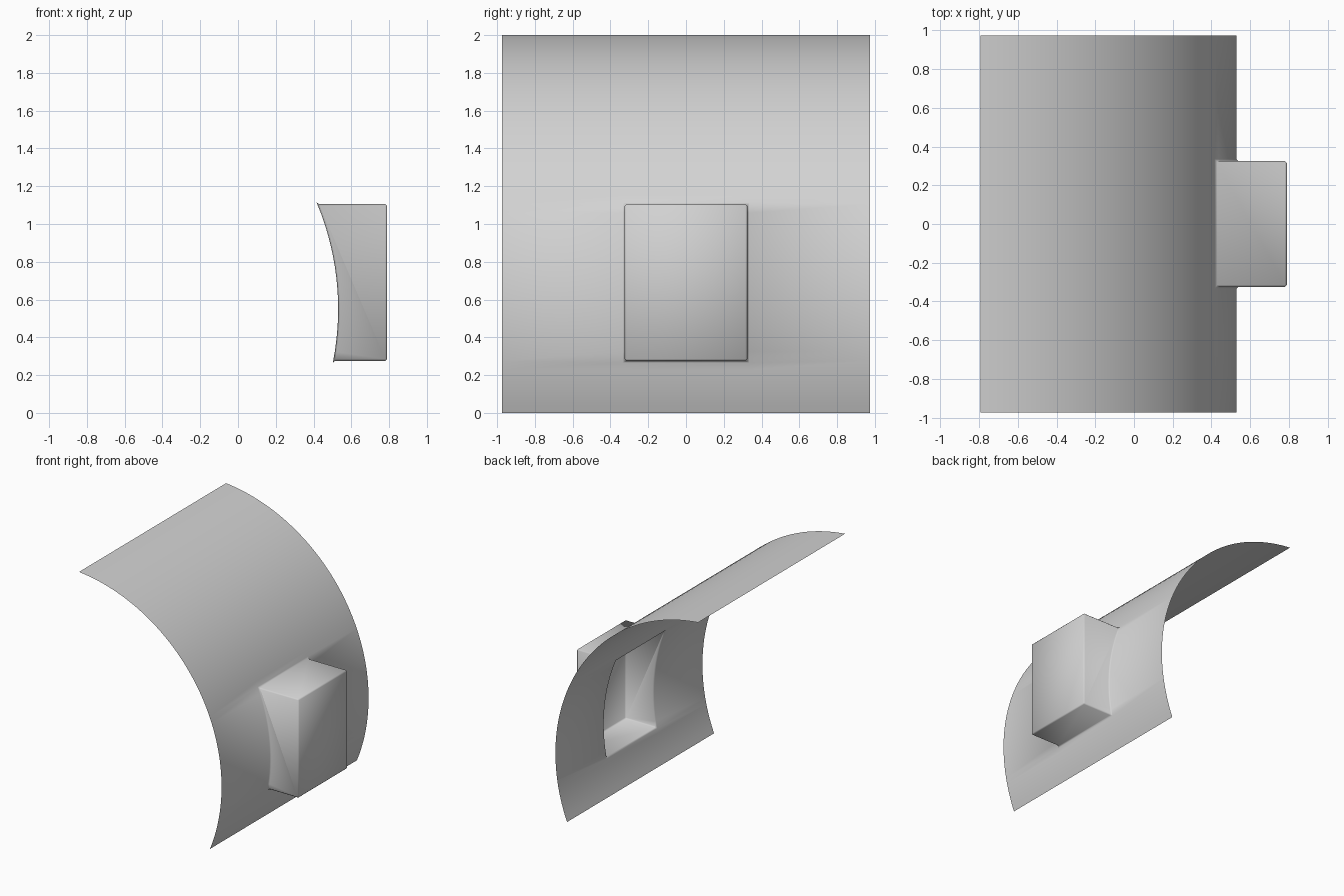
import bpy, bmesh, math

if "Cube" in bpy.data.objects:
    bpy.data.objects.remove(bpy.data.objects["Cube"], do_unlink=True)

# Single plain material
grey = bpy.data.materials.new("plain grey")
grey.use_nodes = True
colour = (0.65, 0.65, 0.65, 1)
grey.diffuse_color = colour
grey.node_tree.nodes["Principled BSDF"].inputs["Base Color"].default_value = colour

# Curved shell dimensions
RADIUS, AXIS_X, AXIS_Z = 1.456, -0.926, 0.55
HALF_LENGTH = 0.975
# Box dimensions
BOX_HALF, BOX_LOW, BOX_HIGH, BOX_FACE = 0.325, 0.275, 1.105, 0.79


def angle_at(z):
    return math.asin((z - AXIS_Z) / RADIUS)


# Rows follow the arc, with exact rows at the bottom and top of the box
angles, row_of_stop = [angle_at(0)], []
for target in (BOX_LOW, BOX_HIGH, 2):
    start, end = angles[-1], angle_at(target)
    steps = round(math.degrees(end - start) / 2)
    angles += [start + (end - start) * (i + 1) / steps for i in range(steps)]
    row_of_stop.append(len(angles) - 1)
first, last = row_of_stop[:2]
columns = (-HALF_LENGTH, -BOX_HALF, BOX_HALF, HALF_LENGTH)

# Curved shell with a rectangular opening in the middle column
bm = bmesh.new()
grid = [[bm.verts.new((AXIS_X + RADIUS * math.cos(a), y, AXIS_Z + RADIUS * math.sin(a)))
         for y in columns] for a in angles]
for row, (low, high) in enumerate(zip(grid, grid[1:])):
    for c in range(3):
        if c != 1 or not first <= row < last:
            bm.faces.new((low[c], low[c + 1], high[c + 1], high[c]))

# Hollow box standing on the opening: outer face, floor, roof and two side walls
low_a, low_b, high_a, high_b = [bm.verts.new((BOX_FACE, y, z))
                                for z in (BOX_LOW, BOX_HIGH)
                                for y in (-BOX_HALF, BOX_HALF)]
bm.faces.new((low_a, low_b, high_b, high_a))
bm.faces.new((grid[first][1], grid[first][2], low_b, low_a))
bm.faces.new((high_a, high_b, grid[last][2], grid[last][1]))
for column, low, high in ((1, low_a, high_a), (2, low_b, high_b)):
    rim = [grid[row][column] for row in range(first, last + 1)]
    bm.faces.new(rim + [high, low])

# All faces point away from the axis of the shell
bmesh.ops.recalc_face_normals(bm, faces=bm.faces)
bm.faces.ensure_lookup_table()
if bm.faces[0].normal.x < 0:
    bmesh.ops.reverse_faces(bm, faces=bm.faces)

mesh = bpy.data.meshes.new("curved_panel_with_box")
bm.to_mesh(mesh)
bm.free()
mesh.materials.append(grey)
panel = bpy.data.objects.new("curved_panel_with_box", mesh)
bpy.context.collection.objects.link(panel)

# Slightly softened box edges
bevel = panel.modifiers.new("soft edges", "BEVEL")
bevel.width = 0.01
bevel.segments = 1
bevel.limit_method = "ANGLE"
bevel.angle_limit = math.radians(40)

# Smooth shading throughout
mesh.shade_smooth()
